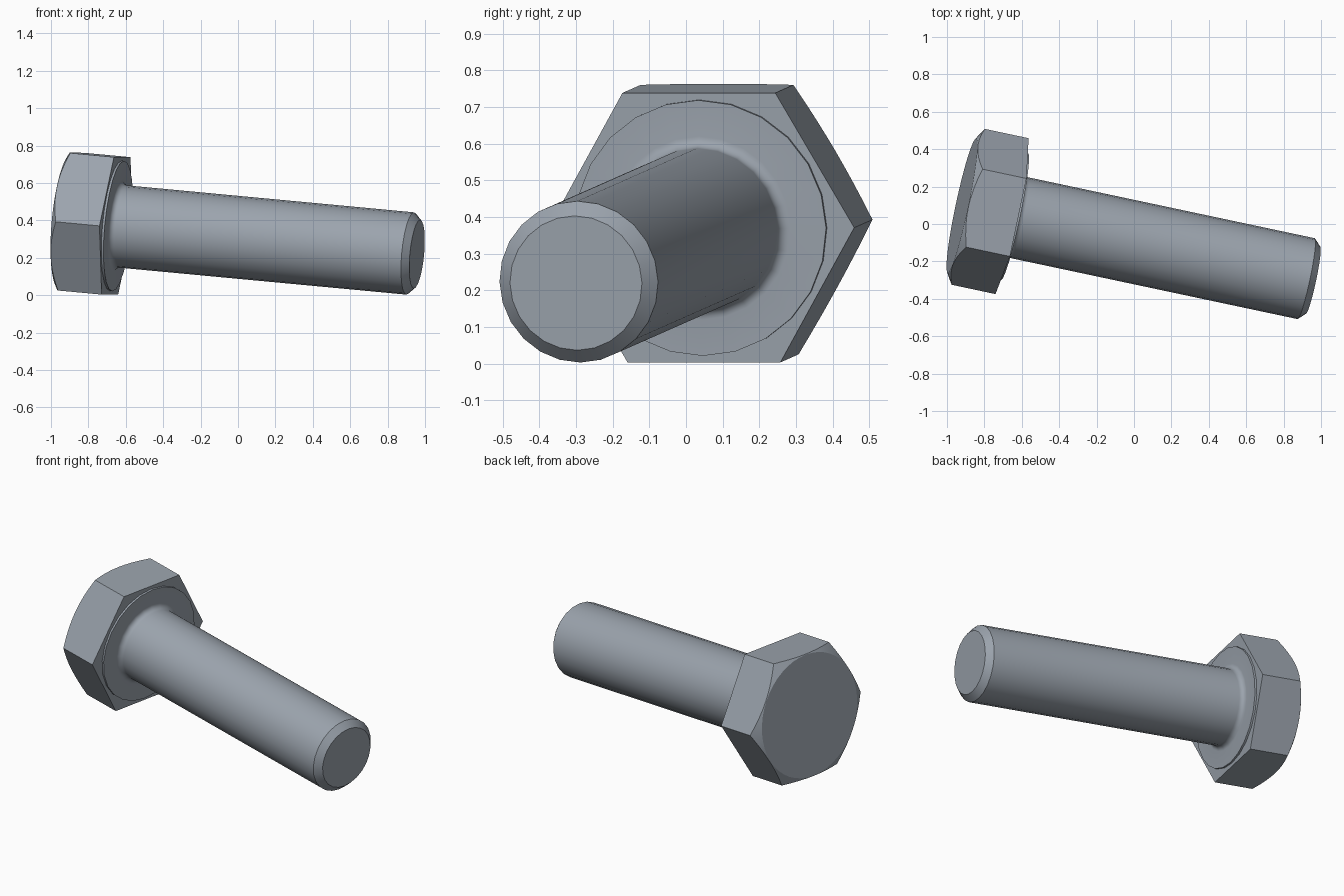
import bpy, bmesh, math
from mathutils import Vector, Matrix

cube = bpy.data.objects.get("Cube")
if cube:
    bpy.data.objects.remove(cube, do_unlink=True)

# Single steel colour
steel = bpy.data.materials.new("steel_grey")
steel.use_nodes = True
colour = (0.33, 0.37, 0.42, 1)
steel.diffuse_color = colour
steel.node_tree.nodes["Principled BSDF"].inputs["Base Color"].default_value = colour

# Tilted bolt frame: local z runs from the underside of the head to the tip
under = Vector((-0.652, 0.042, 0.371))
tip = Vector((0.957, -0.30, 0.22))
axis = (tip - under).normalized()
side = Vector((-axis.y, axis.x, 0)).normalized()
up = axis.cross(side)
frame = Matrix.Translation(under) @ Matrix((side, up, axis)).transposed().to_4x4()
length = (tip - under).length

HEX_R, HEAD_H, CROWN_R = 0.426, 0.275, 0.366
SHANK_R, CHAMFER = 0.221, 0.037
FLANGE_R, FLANGE_H, FILLET = 0.35, 0.012, 0.03


def add_object(name, bm):
    bmesh.ops.recalc_face_normals(bm, faces=bm.faces)
    mesh = bpy.data.meshes.new(name)
    bm.to_mesh(mesh)
    bm.free()
    mesh.materials.append(steel)
    obj = bpy.data.objects.new(name, mesh)
    bpy.context.collection.objects.link(obj)
    obj.matrix_world = frame
    return obj


def lathe(name, profile, sides):
    """Revolve (radius, height) points; the ends are closed with flat caps."""
    bm = bmesh.new()
    rings = [[bm.verts.new((r * math.cos(math.tau * i / sides),
                            r * math.sin(math.tau * i / sides), z))
              for i in range(sides)] for r, z in profile]
    for a, b in zip(rings, rings[1:]):
        for i in range(sides):
            j = (i + 1) % sides
            bm.faces.new((a[i], a[j], b[j], b[i]))
    bm.faces.new(rings[0])
    bm.faces.new(rings[-1])
    return add_object(name, bm)


def select_only(obj):
    bpy.ops.object.select_all(action='DESELECT')
    obj.select_set(True)
    bpy.context.view_layer.objects.active = obj


def smooth(obj):
    select_only(obj)
    bpy.ops.object.shade_smooth_by_angle(angle=math.radians(25))


# Hexagonal head, with its corners turned down by a shallow cone
head = lathe("hex_head", [(HEX_R, -HEAD_H), (HEX_R, 0)], 6)
cone_r = 0.6
cone_z = -HEAD_H + (cone_r - CROWN_R) * math.tan(math.radians(30))
cutter = lathe("crown_cutter", [(CROWN_R, -HEAD_H), (cone_r, cone_z), (cone_r, 0.1)], 48)
cutter.hide_render = True
crown = head.modifiers.new("crown", 'BOOLEAN')
crown.operation = 'INTERSECT'
crown.solver = 'EXACT'
crown.object = cutter
bpy.context.view_layer.update()
select_only(head)
bpy.ops.object.modifier_apply(modifier=crown.name)
bpy.data.objects.remove(cutter, do_unlink=True)
smooth(head)

# Shank with bearing flange, root fillet and chamfered tip
steps = 6
fillet = []
for i in range(steps + 1):
    a = math.pi / 2 * i / steps
    fillet.append((SHANK_R + FILLET * (1 - math.sin(a)),
                   FLANGE_H + FILLET * (1 - math.cos(a))))
shank = lathe("shank", [(FLANGE_R, 0), (FLANGE_R, FLANGE_H)] + fillet
              + [(SHANK_R, length - CHAMFER), (SHANK_R - CHAMFER, length)], 24)
smooth(shank)
